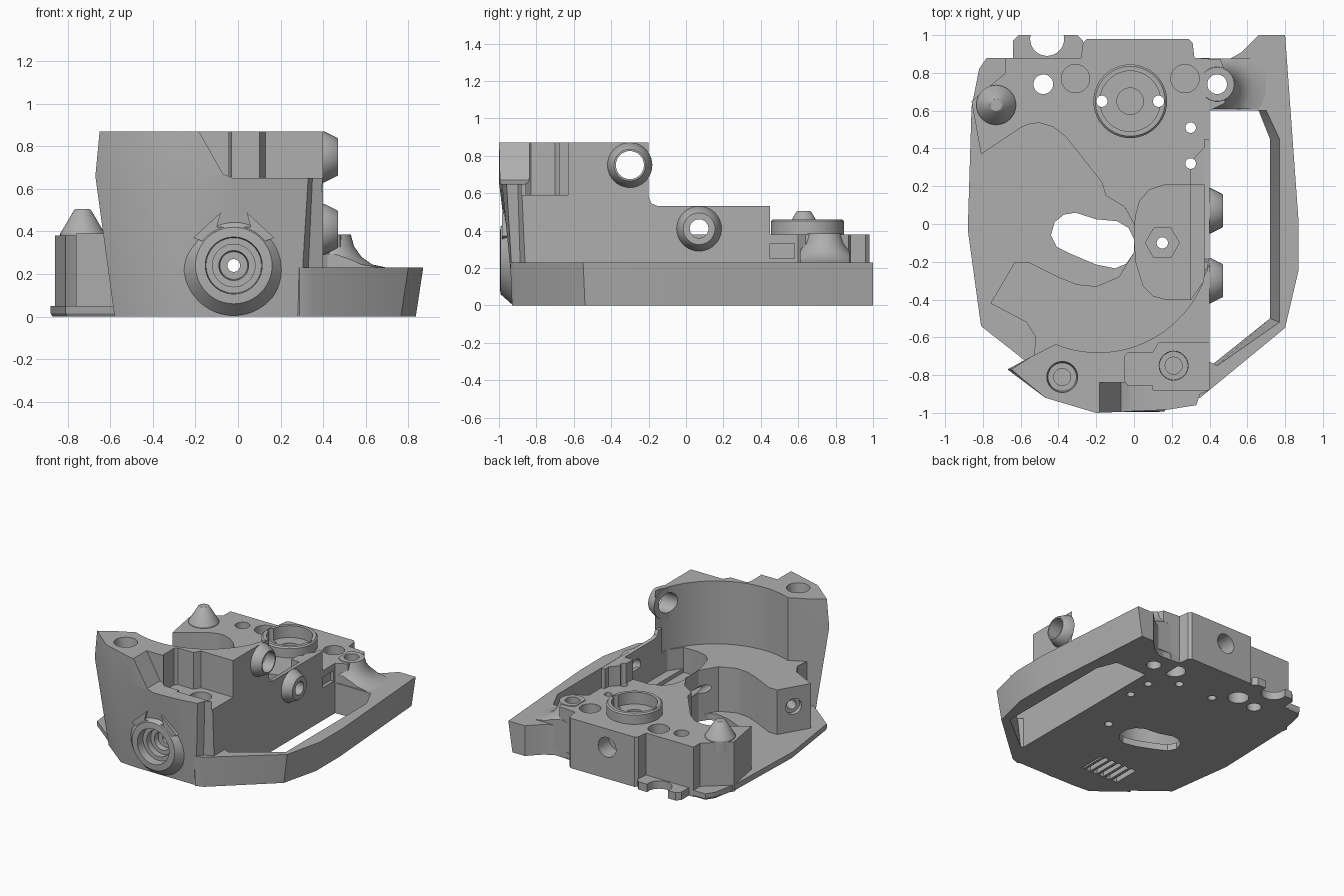
import bpy, bmesh, math
from mathutils import Vector

old = bpy.data.objects.get("Cube")
if old:
    bpy.data.objects.remove(old, do_unlink=True)

grey = bpy.data.materials.new("plain grey")
grey.use_nodes = True
grey.diffuse_color = (0.43, 0.43, 0.43, 1)
grey.node_tree.nodes["Principled BSDF"].inputs["Base Color"].default_value = (0.43, 0.43, 0.43, 1)
parts = []
cutters = []


def finish(name, bm, cutter):
    bmesh.ops.recalc_face_normals(bm, faces=bm.faces)
    me = bpy.data.meshes.new(name)
    bm.to_mesh(me)
    bm.free()
    ob = bpy.data.objects.new(name, me)
    bpy.context.collection.objects.link(ob)
    me.materials.append(grey)
    ob.hide_render = cutter
    (cutters if cutter else parts).append(ob)
    return ob


def skin(name, rings, cutter):
    """Closed solid through rings with equal point counts."""
    bm = bmesh.new()
    loops = [[bm.verts.new(p) for p in ring] for ring in rings]
    n = len(rings[0])
    for a, b in zip(loops, loops[1:]):
        for i in range(n):
            j = (i + 1) % n
            bm.faces.new((a[i], a[j], b[j], b[i]))
    bm.faces.new(loops[0])
    bm.faces.new(loops[-1])
    return finish(name, bm, cutter)


def loft(name, *levels, cutter=False):
    return skin(name, [[(x, y, z) for x, y in pts] for z, pts in levels], cutter)


def slab(name, pts, z0, z1, cutter=False):
    return loft(name, (z0, pts), (z1, pts), cutter=cutter)


def box(name, x0, x1, y0, y1, z0, z1, cutter=False):
    return slab(name, [(x0, y0), (x1, y0), (x1, y1), (x0, y1)], z0, z1, cutter)


def lathe(name, profile, loc, axis=(0, 0, 1), n=40, cutter=False):
    """Turn (radius, distance along axis) points around an axis."""
    q = Vector(axis).to_track_quat('Z', 'Y')
    rings = []
    for r, h in profile:
        rings.append([Vector(loc) + q @ Vector((r * math.cos(t), r * math.sin(t), h))
                      for t in (2 * math.pi * i / n for i in range(n))])
    return skin(name, rings, cutter)


def hole(x, y, r, z0=-0.1, z1=1.0, n=32):
    return lathe("hole_cutter", [(r, z0), (r, z1)], (x, y, 0), n=n, cutter=True)


def volume(me):
    bm = bmesh.new()
    bm.from_mesh(me)
    v = bm.calc_volume()
    bm.free()
    return v


def cut(targets, *tools):
    """Subtract tools; keep a result only if its volume is believable."""
    for ob in targets:
        for tool in tools:
            before = ob.data.copy()
            full = volume(before)
            for solver in ('MANIFOLD', 'EXACT', 'FLOAT'):
                m = ob.modifiers.new("cut", 'BOOLEAN')
                m.operation, m.object, m.solver = 'DIFFERENCE', tool, solver
                bpy.context.view_layer.objects.active = ob
                bpy.ops.object.modifier_apply(modifier=m.name)
                if .3 * full < volume(ob.data) < 1.001 * full:
                    break
                ob.data = before.copy()


# Thin base plate
plate = [(-.82, .82), (-.78, .88), (.4, .88), (.4, -.8), (.28, -.9), (-.34, -.91),
         (-.81, -.54), (-.88, -.03), (-.86, .62)]
base = loft("base_plate", (0, [(x * .99, y * .99) for x, y in plate]), (.015, plate), (.05, plate))

# Rear block with its stepped back edge
rear = slab("rear_block", [(-.86, .65), (-.81, .37), (-.6, .51), (-.55, .53), (-.5, .535),
            (-.43, .515), (-.36, .46), (-.17, .22), (-.15, .15), (-.05, .09), (0, 0), (.4, 0),
            (.4, .6), (.48, .64), (.5, .74), (.46, .87), (.32, .88), (.31, .96), (.29, .98),
            (-.25, .98), (-.27, .96), (-.28, .88), (-.68, .88), (-.68, .8)], 0, .38)

# Crescent step inside the tall wall
crescent = slab("crescent_step", [(-.76, -.42), (-.63, -.2), (-.56, -.2), (-.4, -.28),
                (-.3, -.32), (-.2, -.33), (-.08, -.28), (0, -.15), (0, 0), (.4, 0), (.4, -.5),
                (.25, -.7), (-.3, -.74), (-.53, -.7), (-.52, -.6), (-.57, -.52)], 0, .39)

# Tall front wall, leaning outwards, with a round inner face
arc = [(-.19 + .6 * math.cos(a), -.08 + .6 * math.sin(a))
       for a in (math.radians(-112 + 98 * i / 32) for i in range(33))]
foot = [(.4, -.2), (.4, -.85), (.32, -.88), (.29, -.92), (.15, -.92), (-.2, -.92),
        (-.35, -.91), (-.58, -.73), (-.5, -.69)] + arc
brim = [(.4, -.2), (.4, -.88), (.35, -.9), (.33, -.96), (.17, -.985), (-.2, -1),
        (-.47, -.92), (-.67, -.77), (-.54, -.7)] + arc
crown = [(x + .02 if x < -.6 else x, y) for x, y in brim]
tall = loft("tall_front_wall", (0, foot), (.66, brim), (.87, crown))
cut([tall],
    slab("recess_cutter", [(.5, -.63), (.13, -.63), (.1, -.68), (-.03, -.68), (-.05, -.7),
         (-.05, -.83), (-.03, -.855), (.1, -.855), (.1, -.88), (.5, -.88)], .59, 1, True),
    skin("lip_cutter", [[(x, y, z) for x, z in ((-.2, .9), (-.07, .67), (-.02, .65), (.6, .65), (.6, .9))]
         for y in (-1.1, -.84)], True),
    lathe("top_hole", [(.045, .6), (.045, .8), (.075, .8), (.085, .9)], (-.38, -.81, 0), cutter=True),
    lathe("recess_hole", [(.045, .3), (.045, .53), (.075, .53), (.08, .7)], (.21, -.75, 0), cutter=True))

# Side wall strip, filleted up to the tall wall, and small upright block
side = skin("side_wall", [[(x, y, z) for y, z in ((-.24, 0), (.45, 0), (.45, .53), (-.15, .53),
            (-.185, .545), (-.2, .58), (-.24, .58))] for x in (.37, .4)], False)
stop = slab("upright_block", [(.3, .21), (.4, .21), (.4, .45), (.385, .42), (.3, .33)], .2, .53)

# Pocket with hexagonal seat
pocket = slab("pocket_cutter", [(.37, .21), (.17, .21), (.08, .18), (.03, .12), (.01, .05),
              (0, -.04), (.01, -.2), (.05, -.33), (.1, -.38), (.17, -.4), (.3, -.4), (.37, -.3)],
              .2, .7, True)
hexagon = hole(.15, -.1, .09, .13, .5, n=6)
cut([rear, crescent], pocket, hexagon)

# Outer handle frame
outer = [(.3, .87), (.5, .87), (.57, .91), (.66, 1), (.8, 1), (.87, .03), (.87, -.25),
         (.8, -.55), (.35, -.92), (.29, -.94), (.2, -.85), (.3, -.6)]
under = [(x - .035 if x > .7 else x, y + .01 if y < -.5 else y) for x, y in outer]
handle = loft("handle_frame", (0, under), (.23, outer))
low = [(.4, .6), (.66, .6), (.72, .45), (.72, -.5), (.42, -.74), (.4, -.73)]
high = [(.4, .6), (.7, .6), (.77, .45), (.77, -.52), (.44, -.75), (.4, -.73)]
cut([handle], loft("window_cutter", (-.05, low), (0, low), (.23, high), (.4, high), cutter=True))

# Flared pillar joining handle and rear block
pillar = lathe("handle_pillar", [(.26, .05), (.26, .23), (.19, .245), (.14, .28), (.105, .33),
               (.09, .385)], (.44, .74, 0))
cut([pillar], box("front_trim", .1, .9, .3, .61, 0, .5, True),
    box("back_trim", .1, .9, .875, 1.2, 0, .5, True),
    box("inner_trim", .1, .37, .3, 1.2, 0, .5, True))

# Ring seat with sunken floor and centre hole
ring = lathe("ring_seat", [(.195, .3), (.195, .45), (.185, .46)], (-.02, .65, 0), n=56)
cut([ring, rear], hole(-.02, .65, .16, .37, .6, n=56), hole(-.02, .65, .07, .33, .6))

# Locating cone
lathe("locating_cone", [(.105, .3), (.105, .39), (.04, .5), (.032, .505)], (-.73, .63, 0))

# Side bosses with through holes
for label, y, z, r in (("lower", .07, .41, .05), ("upper", -.3, .75, .075)):
    boss = lathe(label + "_side_boss", [(.12, 0), (.12, .04), (.09, .1), (.085, .105)],
                 (.365, y, z), (1, 0, 0))
    bore = lathe("side_bore", [(r, -.12), (r, .2)], (.37, y, z), (1, 0, 0), cutter=True)
    cut([boss, side, tall], bore)
    cut([boss], hole(-.19, -.08, .595, n=96) if label == "upper" else pocket)

# Front boss with its pointed crest and stepped bore
front_boss = lathe("front_boss", [(.235, .8), (.235, .93), (.18, .992), (.14, .995)],
                   (-.02, 0, .24), (0, -1, 0), 48)
crest = [(-.21, .37), (-.08, .49), (-.1, .42), (.06, .42), (.04, .49), (.17, .37), (-.02, .3)]
skin("boss_crest", [[(x, y, z) for x, z in crest] for y in (-.9, -.985)], False)
cut([front_boss, tall, crescent, parts[-1]],
    lathe("stepped_bore", [(.03, -.2), (.03, .84), (.065, .84), (.07, .88), (.1, .88),
          (.1, .93), (.13, .93), (.14, 1.1)], (-.02, 0, .24), (0, -1, 0), cutter=True))
cut([rear], lathe("rear_bore", [(.03, -.3), (.03, .85), (.075, .85), (.075, 1.1)],
                  (-.02, 0, .24), (0, 1, 0), cutter=True))
cut([crescent], lathe("end_bore", [(.035, -.2), (.035, -.03), (.06, -.03), (.06, .1)],
                      (-.69, -.31, .24), (-.86, .51, 0), cutter=True))

# Rear clip tabs
clip = slab("rear_clip_tabs", [(-.64, .85), (-.27, .85), (-.27, .97), (-.3, 1), (-.61, 1), (-.64, .97)], 0, .06)
cut([clip], hole(-.46, .98, .09))

# Vertical holes and side slot
for x, y, r in ((-.48, .74, .052), (.44, .74, .052), (-.17, .65, .03), (.13, .65, .03),
                (.3, .51, .028), (.3, .32, .028), (.15, -.1, .03)):
    cut([base, rear, crescent, pillar, handle, stop, ring], hole(x, y, r))
for x in (-.31, .27):
    cut([rear], hole(x, .77, .075, .27, .6))
    cut([base, rear], hole(x, .77, .075, -.1, .14))
cut([rear], box("slot_cutter", .375, .5, .22, .58, .25, .33, True))

# Oval opening through the floor
cut([base, crescent, rear], slab("oval_cutter", [(-.44, -.06), (-.42, .01), (-.37, .05), (-.31, .06),
    (-.2, .025), (-.09, .015), (-.03, -.02), (0, -.08), (0, -.15), (-.04, -.21), (-.1, -.235),
    (-.2, -.215), (-.33, -.16), (-.41, -.12)], -.1, .6, True))

# Ribbed vent under the floor
cut([base, crescent, tall], box("vent_cutter", -.42, -.1, -.69, -.48, -.1, .04, True))
for i in range(5):
    x = -.38 + i * .06
    box("vent_rib_%d" % (i + 1), x, x + .02, -.7, -.47, .005, .06)

for ob in cutters:
    bpy.data.objects.remove(ob, do_unlink=True)
bpy.ops.object.select_all(action='DESELECT')
for ob in parts:
    ob.select_set(True)
bpy.context.view_layer.objects.active = base
bpy.ops.object.shade_smooth_by_angle(angle=math.radians(30))
